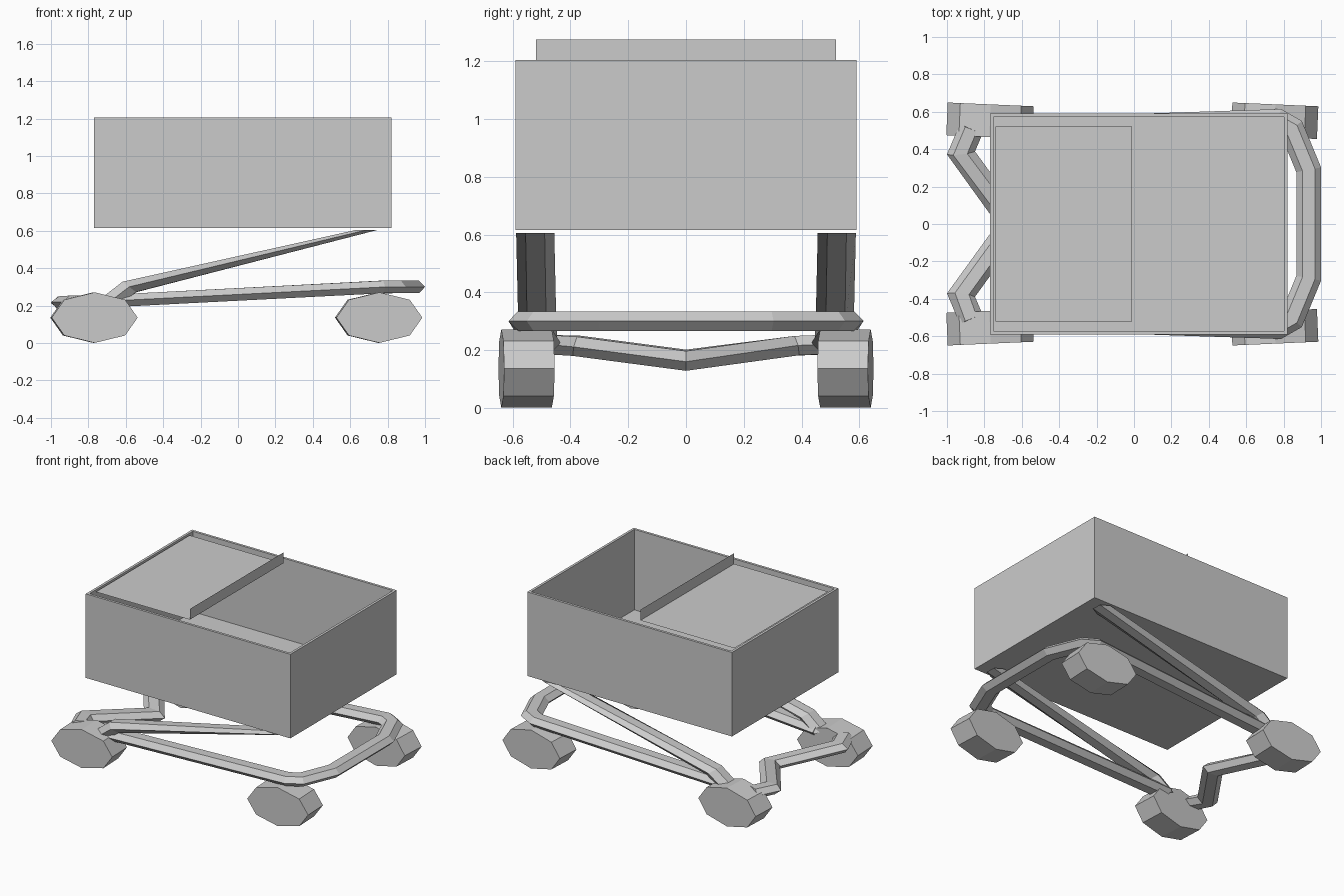
import bpy, bmesh
from math import cos, sin, radians, pi
from mathutils import Vector, Matrix

if "Cube" in bpy.data.objects:
    bpy.data.objects.remove(bpy.data.objects["Cube"], do_unlink=True)

GREY = (0.6, 0.6, 0.6, 1)
mat = bpy.data.materials.new("plain_grey")
mat.use_nodes = True
mat.diffuse_color = GREY
mat.node_tree.nodes["Principled BSDF"].inputs["Base Color"].default_value = GREY

SQUASH = 0.587  # wheels and tubes are flattened in height
UP = Vector((0, 0, 1))


def finish(name, bm, solid=True):
    if solid:
        bmesh.ops.recalc_face_normals(bm, faces=bm.faces)
    mesh = bpy.data.meshes.new(name)
    bm.to_mesh(mesh)
    bm.free()
    mesh.materials.append(mat)
    obj = bpy.data.objects.new(name, mesh)
    bpy.context.collection.objects.link(obj)
    return obj


def tube(name, path, end_normal=None, radius=0.066, sides=6):
    """Mitred tube along a path, flattened in height."""
    pts = [Vector((x, y, z / SQUASH)) for x, y, z in path]
    dirs = [(b - a).normalized() for a, b in zip(pts, pts[1:])]
    bm = bmesh.new()
    rings = []
    for i, p in enumerate(pts):
        d = dirs[max(i - 1, 0)]
        n = (d + dirs[min(i, len(dirs) - 1)]).normalized()
        side = UP.cross(d).normalized()
        last = i == len(pts) - 1
        if last and end_normal:
            d = n = end_normal
        top = d.cross(side)
        ring = []
        for k in range(sides):
            a = 2 * pi * k / sides
            off = radius * (cos(a) * side + sin(a) * top)
            off -= d * (off.dot(n) / d.dot(n))
            ring.append(bm.verts.new(p + off))
        rings.append(ring)
    for r, s in zip(rings, rings[1:]):
        for k in range(sides):
            j = (k + 1) % sides
            bm.faces.new((r[k], r[j], s[j], s[k]))
    bm.faces.new(rings[0])
    bm.faces.new(rings[-1])
    bm.transform(Matrix.Diagonal((1, 1, SQUASH, 1)))
    return finish(name, bm)


def flip(path):
    return [(x, -y, z) for x, y, z in path]


# Open box with a floor and thin walls
bm = bmesh.new()
bmesh.ops.create_cube(bm, size=1, matrix=Matrix.Translation((0.025, 0, 0.91))
                      @ Matrix.Diagonal((1.59, 1.18, 0.59, 1)))
rim = max(bm.faces, key=lambda f: f.calc_center_median().z)
bmesh.ops.inset_region(bm, faces=[rim], thickness=0.025)
pit = bmesh.ops.extrude_discrete_faces(bm, faces=[rim])["faces"][0]
bmesh.ops.translate(bm, verts=pit.verts, vec=(0, 0, -0.565))
finish("box", bm)

# Sheet lid over one half, folded up at its free edge
bm = bmesh.new()
profile = [(-0.74, 1.2), (-0.01, 1.2), (-0.01, 1.275)]
near, far = ([bm.verts.new((x, y, z)) for x, z in profile] for y in (-0.52, 0.52))
for i in range(2):
    bm.faces.new((near[i], near[i + 1], far[i + 1], far[i]))
finish("lid", bm, solid=False)

# Four eight-sided wheels, slightly toed
for x, side in ((-0.77, "right"), (0.752, "left")):
    for s, end in ((-1, "front"), (1, "back")):
        bm = bmesh.new()
        bmesh.ops.create_cone(
            bm, cap_ends=True, segments=8, radius1=0.23, radius2=0.23, depth=0.175,
            matrix=Matrix.Translation((x, s * 0.552, 0.136))
            @ Matrix.Rotation(radians(-2.5 * s), 4, "Z")
            @ Matrix.Diagonal((1, 1, SQUASH, 1))
            @ Matrix.Rotation(radians(90), 4, "X"))
        finish(f"wheel_{side}_{end}", bm)

# U-shaped lower frame with the bumper
rail = [(-0.68, 0.5, 0.225), (0.77, 0.548, 0.3), (0.845, 0.505, 0.3), (0.934, 0.29, 0.3)]
tube("lower_frame", rail + flip(rail)[::-1])

# Bent axle between the wheels at the other end
arm = [(-0.87, 0.51, 0.22), (-0.925, 0.38, 0.215), (-0.65, 0, 0.165)]
tube("axle", arm + flip(arm[:-1])[::-1])

# Slanted struts that carry the box
strut = [(-0.69, 0.51, 0.215), (-0.58, 0.515, 0.3), (0.69, 0.522, 0.605)]
tube("strut_back", strut, UP)
tube("strut_front", flip(strut), UP)
